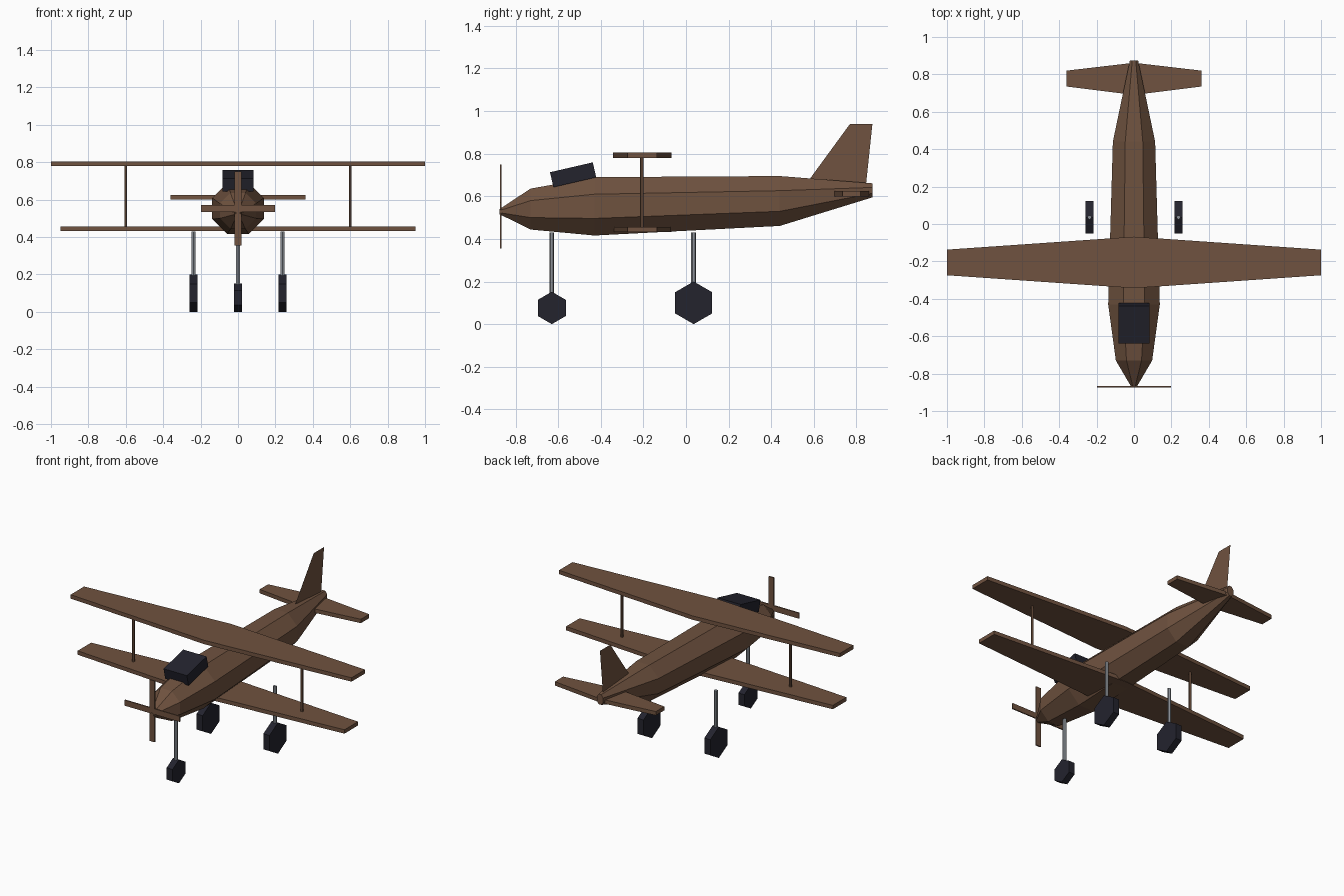
import bpy, bmesh, math
from mathutils import Matrix, Vector

cube = bpy.data.objects.get("Cube")
if cube:
    bpy.data.objects.remove(cube, do_unlink=True)


def material(name, rgb):
    mat = bpy.data.materials.new(name)
    mat.use_nodes = True
    mat.diffuse_color = (*rgb, 1)
    mat.node_tree.nodes["Principled BSDF"].inputs["Base Color"].default_value = (*rgb, 1)
    return mat


brown = material("wood brown", (0.16, 0.085, 0.05))
black = material("dark navy", (0.017, 0.017, 0.027))
grey = material("metal grey", (0.26, 0.28, 0.31))


def finish(name, bm, mat, closed=True):
    if closed:
        bmesh.ops.recalc_face_normals(bm, faces=bm.faces)
    mesh = bpy.data.meshes.new(name)
    bm.to_mesh(mesh)
    bm.free()
    mesh.materials.append(mat)
    obj = bpy.data.objects.new(name, mesh)
    bpy.context.collection.objects.link(obj)
    return obj


def box(name, centre, size, mat, tilt=0):
    bm = bmesh.new()
    place = Matrix.Translation(centre) @ Matrix.Rotation(tilt, 4, 'X') @ Matrix.Diagonal((*size, 1))
    bmesh.ops.create_cube(bm, size=1, matrix=place)
    return finish(name, bm, mat)


def hex_rod(name, start, end, radius, mat):
    # six-sided prism between two points
    start, end = Vector(start), Vector(end)
    axis = end - start
    turn = axis.to_track_quat('Z', 'Y').to_matrix().to_4x4()
    bm = bmesh.new()
    bmesh.ops.create_cone(bm, cap_ends=True, segments=6, radius1=radius, radius2=radius,
                          depth=axis.length,
                          matrix=Matrix.Translation((start + end) / 2) @ turn)
    return finish(name, bm, mat)


def wing(name, span, root, tip, bottom, top):
    # tapered slab, widest on the centre line
    outline = [(0, root[0]), (span, tip[0]), (span, tip[1]),
               (0, root[1]), (-span, tip[1]), (-span, tip[0])]
    bm = bmesh.new()
    face = bm.faces.new([bm.verts.new((x, y, bottom)) for x, y in outline])
    new = bmesh.ops.extrude_face_region(bm, geom=[face])["geom"]
    bmesh.ops.translate(bm, vec=(0, 0, top - bottom),
                        verts=[v for v in new if isinstance(v, bmesh.types.BMVert)])
    return finish(name, bm, brown)


# Fuselage: octagonal sections as (y, centre z, half width, half height)
sections = [(-0.875, 0.528, 0.012, 0.012), (-0.73, 0.54, 0.097, 0.096),
            (-0.43, 0.553, 0.138, 0.137), (0.44, 0.578, 0.113, 0.117),
            (0.875, 0.628, 0.022, 0.033)]
bm = bmesh.new()
corner = 1 / math.cos(math.pi / 8)
rings = []
for y, z, w, h in sections:
    angles = [math.pi * (i + 0.5) / 4 for i in range(8)]
    rings.append([bm.verts.new((w * corner * math.cos(a), y, z + h * corner * math.sin(a)))
                  for a in angles])
for a, b in zip(rings, rings[1:]):
    for i in range(8):
        j = (i + 1) % 8
        bm.faces.new((a[i], a[j], b[j], b[i]))
bm.faces.new(rings[0])
bm.faces.new(rings[-1])
finish("fuselage", bm, brown)

# Wings and tailplane
wing("upper_wing", 1.0, (-0.343, -0.068), (-0.274, -0.137), 0.78, 0.805)
wing("lower_wing", 0.95, (-0.343, -0.068), (-0.274, -0.137), 0.432, 0.457)
wing("tailplane", 0.36, (0.69, 0.862), (0.735, 0.82), 0.6, 0.625)

# Tail fin: a single thin sheet
bm = bmesh.new()
bm.faces.new([bm.verts.new((0, y, z)) for y, z in
              ((0.58, 0.68), (0.845, 0.655), (0.875, 0.94), (0.77, 0.94))])
finish("tail_fin", bm, brown, closed=False)

# Propeller
box("propeller_upright", (0, -0.87, 0.553), (0.036, 0.008, 0.394), brown)
box("propeller_crosswise", (0, -0.87, 0.553), (0.394, 0.008, 0.036), brown)

# Canopy
box("canopy", (0, -0.53, 0.701), (0.166, 0.206, 0.072), black, math.radians(13))

# Wing struts
for side, s in (("left", 1), ("right", -1)):
    hex_rod(side + "_strut", (0.6 * s, -0.207, 0.45), (0.6 * s, -0.207, 0.785), 0.008, brown)


# Landing gear
def gear(name, x, y, radius, width):
    hex_rod(name + "_leg", (x, y, radius), (x, y, 0.43), 0.0115, grey)
    hex_rod(name + "_wheel", (x - width / 2, y, radius), (x + width / 2, y, radius), radius, black)


gear("nose", 0, -0.63, 0.076, 0.042)
gear("left", 0.238, 0.036, 0.1, 0.043)
gear("right", -0.238, 0.036, 0.1, 0.043)
